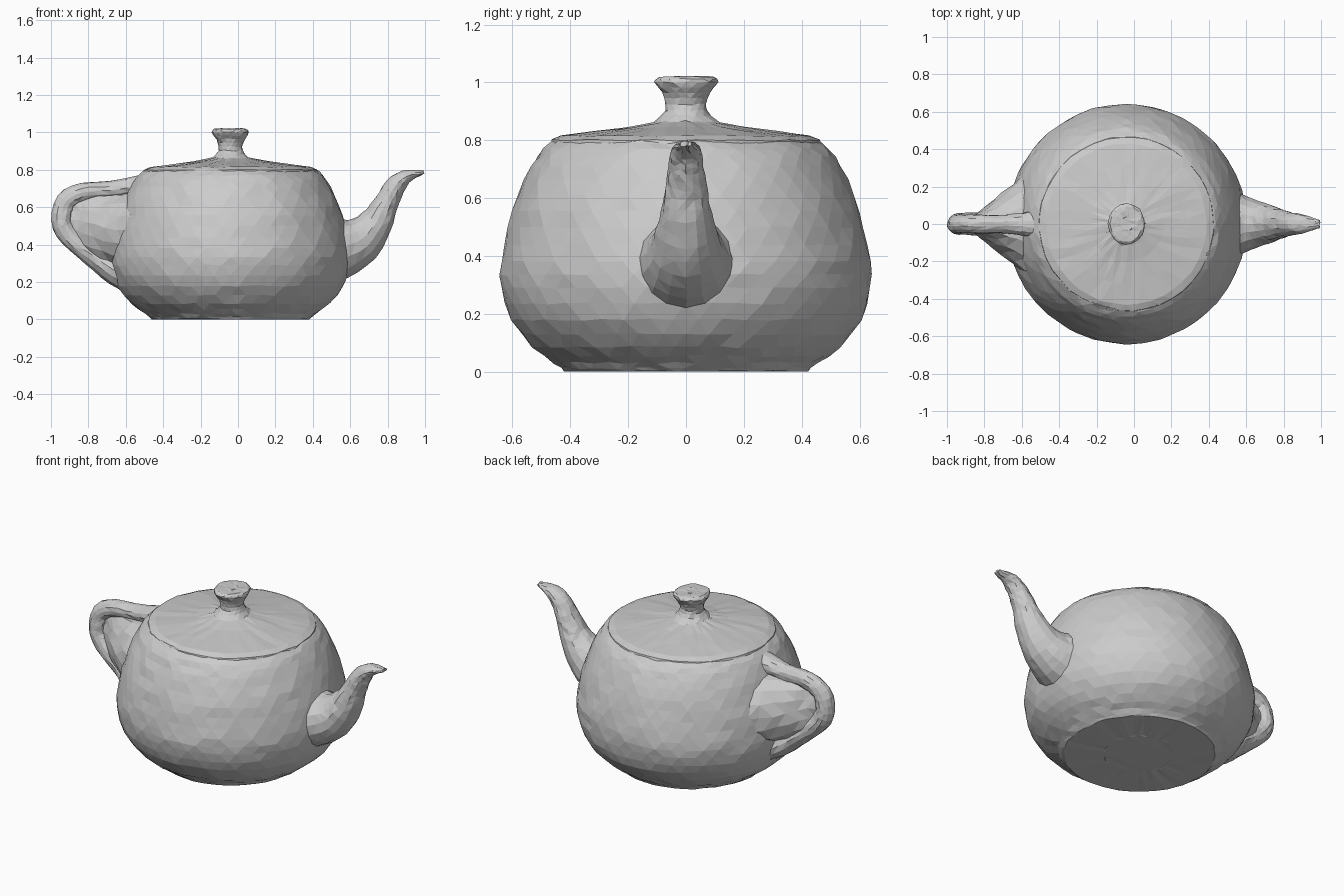
import bpy, bmesh, math, random
from mathutils import Vector

if "Cube" in bpy.data.objects:
    bpy.data.objects.remove(bpy.data.objects["Cube"])

random.seed(4)
CX = -0.04  # axis of the round parts


def smooth_path(pts, steps):
    """Catmull-Rom interpolation of equal-length tuples."""
    out = []
    for i in range(len(pts) - 1):
        a, b = pts[max(i - 1, 0)], pts[i]
        c, d = pts[i + 1], pts[min(i + 2, len(pts) - 1)]
        for s in range(steps):
            t = s / steps
            out.append(tuple(0.5 * (2 * q + (r - p) * t + (2*p - 5*q + 4*r - u) * t*t
                                    + (3*q - p - 3*r + u) * t**3)
                             for p, q, r, u in zip(a, b, c, d)))
    out.append(tuple(pts[-1]))
    return out


def skin(name, rings, jitter):
    """Join rings of points, cap both ends, roughen into flat facets."""
    bm = bmesh.new()
    loops = [[bm.verts.new(p) for p in ring] for ring in rings]
    n = len(loops[0])
    for a, b in zip(loops, loops[1:]):
        for k in range(n):
            bm.faces.new((a[k], a[(k + 1) % n], b[(k + 1) % n], b[k]))
    for loop in (loops[0], loops[-1]):
        bm.faces.new(loop)
    for v in bm.verts:
        v.co += Vector([random.uniform(-jitter, jitter) for _ in range(3)])
        v.co.z = max(v.co.z, 0)
    bmesh.ops.recalc_face_normals(bm, faces=bm.faces)
    bmesh.ops.triangulate(bm, faces=bm.faces)
    me = bpy.data.meshes.new(name)
    bm.to_mesh(me)
    bm.free()
    ob = bpy.data.objects.new(name, me)
    bpy.context.collection.objects.link(ob)
    return ob


def lathe(name, profile, n, jitter, sx=1.0):
    """Profile of (radius, z) turned about the body axis."""
    rings = []
    for i, (r, z) in enumerate(profile):
        rings.append([(CX + sx * r * math.cos(2 * math.pi * (k + i % 2 / 2) / n),
                       r * math.sin(2 * math.pi * (k + i % 2 / 2) / n), z)
                      for k in range(n)])
    return skin(name, rings, jitter)


def tube(name, pts, n, steps, jitter):
    """Path of (x, z, half width in y, half thickness) in the xz plane."""
    path = smooth_path(pts, steps)
    rings = []
    for i, (x, z, w, h) in enumerate(path):
        p, q = path[max(i - 1, 0)], path[min(i + 1, len(path) - 1)]
        t = Vector((q[0] - p[0], q[1] - p[1])).normalized()
        rings.append([(x - t.y * h * math.sin(a), w * math.cos(a), z + t.x * h * math.sin(a))
                      for a in (2 * math.pi * k / n for k in range(n))])
    return skin(name, rings, jitter)


# Rounded body with a flat base
body = [(0.42, 0.0), (0.455, 0.03), (0.53, 0.085), (0.605, 0.18), (0.638, 0.29), (0.638, 0.38),
        (0.615, 0.5), (0.58, 0.61), (0.535, 0.71), (0.495, 0.77), (0.455, 0.80)]
lathe("body", [(0.2, 0.0)] + smooth_path(body, 2), 44, 0.004)

# Shallow lid
lathe("lid", [(0.47, 0.775), (0.465, 0.80), (0.43, 0.815), (0.32, 0.83), (0.2, 0.845),
              (0.12, 0.86), (0.05, 0.875)], 40, 0.003)

# Flared knob, slightly narrower along x
lathe("knob", smooth_path([(0.13, 0.85), (0.085, 0.885), (0.07, 0.925), (0.085, 0.965),
                           (0.11, 1.0), (0.095, 1.018), (0.04, 1.02)], 2), 16, 0.003, 0.9)

# Spout, wide at the root and curling out to a thin lip
tube("spout", [(0.42, 0.36, 0.21, 0.19), (0.55, 0.385, 0.17, 0.165), (0.66, 0.43, 0.125, 0.125),
               (0.74, 0.52, 0.095, 0.09), (0.79, 0.62, 0.075, 0.065), (0.84, 0.71, 0.06, 0.055),
               (0.90, 0.765, 0.05, 0.035), (0.993, 0.787, 0.022, 0.008)], 16, 3, 0.003)

# Loop handle
tube("handle", [(-0.45, 0.74, 0.10, 0.05), (-0.55, 0.715, 0.07, 0.05), (-0.68, 0.69, 0.05, 0.05),
                (-0.83, 0.68, 0.05, 0.05), (-0.92, 0.63, 0.05, 0.055), (-0.943, 0.53, 0.055, 0.055),
                (-0.90, 0.44, 0.06, 0.055), (-0.78, 0.345, 0.07, 0.06), (-0.65, 0.255, 0.12, 0.075),
                (-0.52, 0.19, 0.17, 0.08)], 14, 3, 0.003)

# Tapering web that closes the handle loop
tube("handle_web", [(-0.54, 0.47, 0.30, 0.22), (-0.65, 0.48, 0.215, 0.20),
                    (-0.76, 0.505, 0.12, 0.17), (-0.85, 0.53, 0.045, 0.14),
                    (-0.91, 0.54, 0.02, 0.09)], 16, 2, 0.006)
